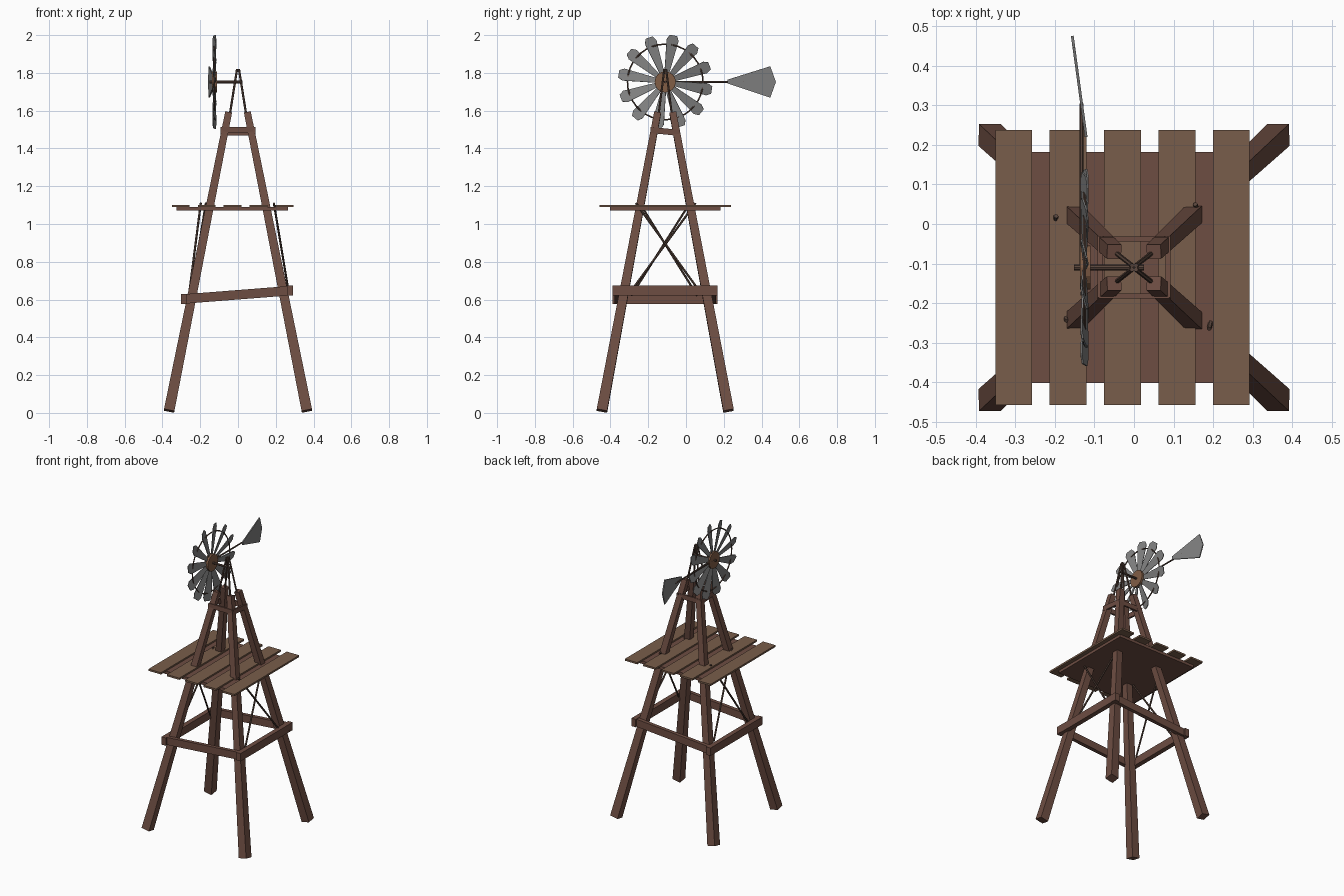
import bpy, math
from mathutils import Vector, Matrix

if "Cube" in bpy.data.objects:
    bpy.data.objects.remove(bpy.data.objects["Cube"])

CY = -0.11      # tower axis in y
HUB_Z = 1.752


def mat(name, r, g, b):
    m = bpy.data.materials.new(name)
    m.diffuse_color = (r, g, b, 1)
    m.use_nodes = True
    m.node_tree.nodes["Principled BSDF"].inputs["Base Color"].default_value = m.diffuse_color
    return m


TIMBER = mat("timber", 0.155, 0.075, 0.055)
PLANK = mat("plank", 0.19, 0.11, 0.07)
ROD = mat("rod", 0.10, 0.06, 0.045)
HUB = mat("hub_wood", 0.22, 0.11, 0.06)
METAL = mat("metal", 0.22, 0.22, 0.22)


def make(name, verts, faces, material):
    me = bpy.data.meshes.new(name)
    me.from_pydata([tuple(v) for v in verts], [], faces)
    me.materials.append(material)
    ob = bpy.data.objects.new(name, me)
    bpy.context.collection.objects.link(ob)
    return ob


def loft(name, ring_a, ring_b, material):
    """Closed solid between two matching rings."""
    n = len(ring_a)
    faces = [list(range(n))[::-1], list(range(n, 2 * n))]
    faces += [(i, (i + 1) % n, n + (i + 1) % n, n + i) for i in range(n)]
    return make(name, list(ring_a) + list(ring_b), faces, material)


def beam(name, p0, p1, w, h, material, up=(0, 0, 1), taper=1.0):
    """Square-cut timber from p0 to p1."""
    p0, p1 = Vector(p0), Vector(p1)
    d = (p1 - p0).normalized()
    s = d.cross(Vector(up)).normalized()
    u = s.cross(d)
    corners = [(-1, -1), (1, -1), (1, 1), (-1, 1)]
    a = [p0 + s * i * w / 2 + u * j * h / 2 for i, j in corners][::-1]
    b = [p1 + (s * i * w / 2 + u * j * h / 2) * taper for i, j in corners][::-1]
    return loft(name, a, b, material)


def rod(name, p0, p1, r, material, sides=8):
    p0, p1 = Vector(p0), Vector(p1)
    q = (p1 - p0).to_track_quat('Z', 'Y')
    ring = [q @ Vector((r * math.cos(t), r * math.sin(t), 0))
            for t in (2 * math.pi * i / sides for i in range(sides))]
    return loft(name, [p0 + v for v in ring], [p1 + v for v in ring], material)


def plate(name, pts, t, matrix, material):
    """Thin plate from a (y, z) outline."""
    a = [matrix @ Vector((-t / 2, y, z)) for y, z in pts]
    b = [matrix @ Vector((t / 2, y, z)) for y, z in pts]
    return loft(name, a, b, material)


# Four splayed, tapered legs and the thin rods that meet at the top
for sx in (-1, 1):
    for sy in (-1, 1):
        tag = ("left" if sx < 0 else "right") + ("_front" if sy < 0 else "_back")
        beam("leg_" + tag, (sx * 0.365, CY + sy * 0.335, 0.011),
             (sx * 0.05, CY + sy * 0.04, 1.59), 0.056, 0.056, TIMBER,
             up=(0, 1, 0), taper=0.65)
        rod("mast_rod_" + tag, (sx * 0.056, CY + sy * 0.045, 1.5),
            (sx * 0.005, CY + sy * 0.005, 1.82), 0.006, ROD, 6)

# Lower braces: front and back slope from left to right
for sy, n in ((-1, "front"), (1, "back")):
    y = CY + sy * 0.255
    beam("lower_brace_" + n, (-0.30, y, 0.602), (0.29, y, 0.648), 0.025, 0.05, TIMBER)
for sx, z, n in ((-1, 0.603, "left"), (1, 0.647, "right")):
    x = sx * 0.28 - 0.005
    beam("lower_brace_" + n, (x, CY - 0.278, z), (x, CY + 0.278, z), 0.032, 0.053, TIMBER)

# Collar near the leg tops, sloping front to back
for sy, z, n in ((-1, 1.498, "front"), (1, 1.484, "back")):
    y = CY + sy * 0.072
    beam("collar_" + n, (-0.088, y, z), (0.088, y, z), 0.012, 0.032, TIMBER)
for sx, n in ((-1, "left"), (1, "right")):
    x = sx * 0.086
    beam("collar_" + n, (x, CY - 0.078, 1.498), (x, CY + 0.078, 1.482), 0.012, 0.032, TIMBER)

# Platform: lower deck with five spaced planks on top
beam("platform_deck", (-0.03, -0.402, 1.081), (-0.03, 0.182, 1.081), 0.59, 0.02, TIMBER)
for i in range(5):
    x = -0.304 + i * 0.1375
    beam("platform_plank_%d" % (i + 1), (x, -0.457, 1.095), (x, 0.237, 1.095),
         0.093, 0.012, PLANK)

# Crossed tie rods on the left and right sides
TIES = [((0.19, -0.265, 1.11), (0.265, 0.06, 0.66)),
        ((0.155, 0.05, 1.11), (0.25, -0.28, 0.66)),
        ((-0.197, 0.02, 1.11), (-0.26, -0.29, 0.62)),
        ((-0.17, -0.245, 1.11), (-0.25, 0.06, 0.62))]
for i, (a, b) in enumerate(TIES):
    rod("tie_rod_%d" % (i + 1), a, b, 0.006, ROD, 6)

# Axle and hub
rod("axle", (-0.152, CY, HUB_Z), (0.025, CY, HUB_Z), 0.007, ROD)
rod("hub", (-0.137, CY, HUB_Z), (-0.11, CY, HUB_Z), 0.056, HUB, 16)

# Wheel: twelve pitched blades and a thin ring
centre = Matrix.Translation((-0.125, CY, HUB_Z))
BLADE = [(-0.012, 0.04), (0.012, 0.04), (0.033, 0.225), (0.02, 0.25),
         (-0.02, 0.25), (-0.033, 0.225)]
for i in range(12):
    m = (centre @ Matrix.Rotation(math.radians(30 * i + 20), 4, 'X')
         @ Matrix.Rotation(math.radians(15), 4, 'Z'))
    plate("blade_%d" % (i + 1), BLADE, 0.004, m, METAL)
bpy.ops.mesh.primitive_torus_add(major_radius=0.2, minor_radius=0.004,
                                 major_segments=36, minor_segments=6,
                                 location=(-0.125, CY, HUB_Z),
                                 rotation=(0, math.pi / 2, 0))
ring = bpy.context.object
ring.name = "wheel_ring"
ring.data.materials.append(ROD)

# Tail boom and angled vane
rod("tail_boom", (-0.133, CY, HUB_Z), (-0.133, 0.305, HUB_Z), 0.005, ROD, 6)
VANE = [(0, -0.008), (0.228, -0.083), (0.258, 0.0), (0.228, 0.083), (0, 0.012)]
vm = Matrix.Translation((-0.121, 0.22, HUB_Z)) @ Matrix.Rotation(math.radians(7.8), 4, 'Z')
plate("tail_vane", VANE, 0.007, vm, METAL)
